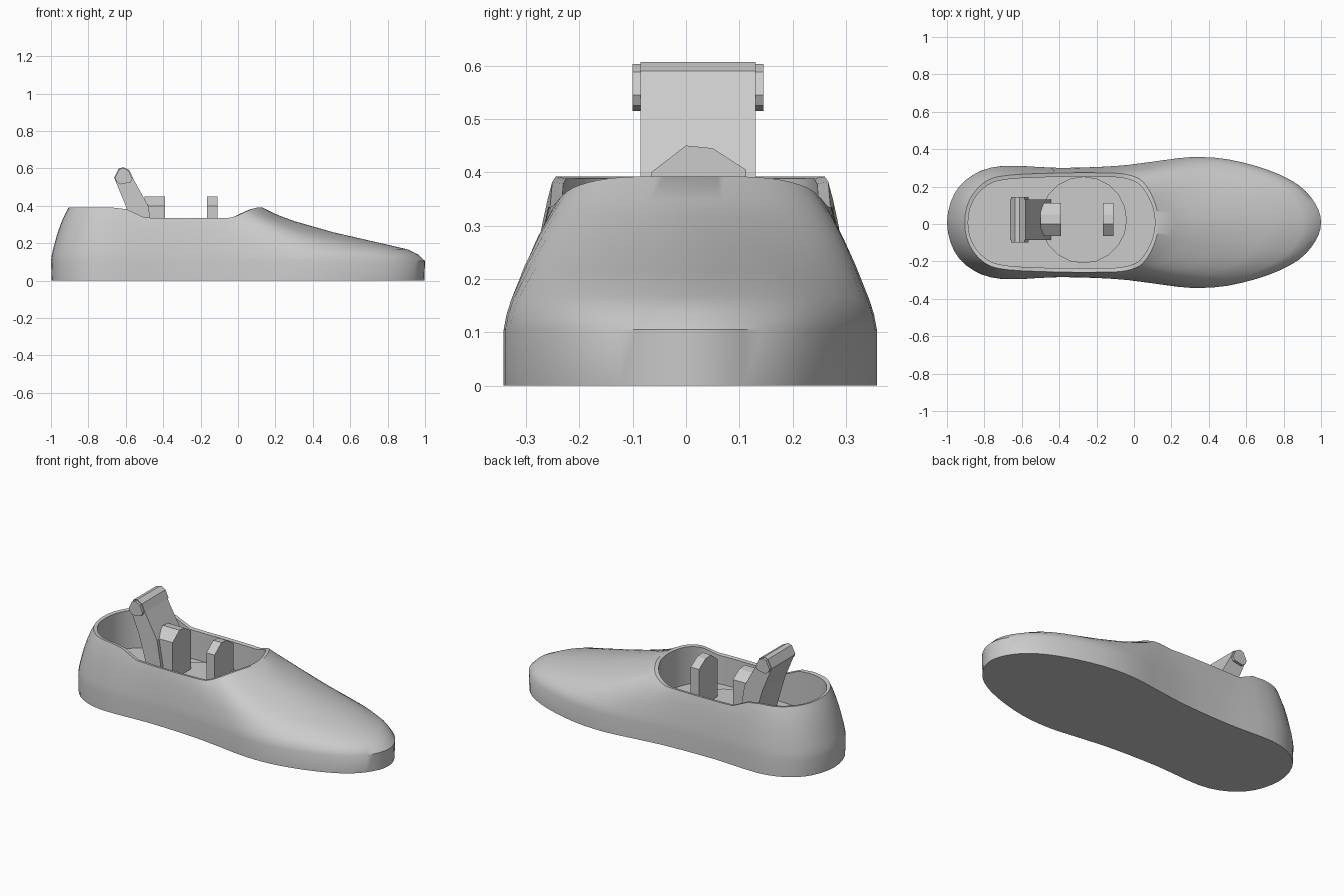
import bpy
import bmesh
import math
from mathutils import Vector

cube = bpy.data.objects.get("Cube")
if cube:
    bpy.data.objects.remove(cube)

grey = bpy.data.materials.new("plain_grey")
grey.use_nodes = True
grey.diffuse_color = (0.6, 0.6, 0.6, 1)
grey.node_tree.nodes["Principled BSDF"].inputs["Base Color"].default_value = (0.6, 0.6, 0.6, 1)

CENTRE_Y = 0.008
FLOOR_Z = 0.16
SOLE_Z = 0.105


def finish(name, bm, smooth_angle=None):
    bmesh.ops.recalc_face_normals(bm, faces=bm.faces)
    mesh = bpy.data.meshes.new(name)
    bm.to_mesh(mesh)
    bm.free()
    mesh.materials.append(grey)
    obj = bpy.data.objects.new(name, mesh)
    bpy.context.collection.objects.link(obj)
    if smooth_angle:
        bpy.ops.object.select_all(action='DESELECT')
        obj.select_set(True)
        bpy.context.view_layer.objects.active = obj
        bpy.ops.object.shade_smooth_by_angle(angle=math.radians(smooth_angle))
    return obj


def smoothstep(t):
    t = min(max(t, 0), 1)
    return t * t * (3 - 2 * t)


def closed_curve(half, steps=3):
    """Mirror a half outline in y and sample a smooth closed curve through it."""
    pts = [Vector(p) for p in half]
    pts += [Vector((p.x, -p.y)) for p in reversed(pts[1:-1])]
    n = len(pts)
    out = []
    for i in range(n):
        a, b, c, d = (pts[(i + k) % n] for k in (-1, 0, 1, 2))
        for s in range(steps):
            t = s / steps
            p = b * 2 + (c - a) * t + (a * 2 - b * 5 + c * 4 - d) * t**2
            p += (b * 3 - a - c * 3 + d) * t**3
            out.append(p / 2 + Vector((0, CENTRE_Y)))
    return out


def prism(name, profile, axis, low, high, bevel=0):
    """Extrude a profile along x (profile in y, z) or along y (profile in x, z)."""
    bm = bmesh.new()

    def place(p, at):
        return (at, p[0], p[1]) if axis == 'X' else (p[0], at, p[1])
    a = [bm.verts.new(place(p, low)) for p in profile]
    b = [bm.verts.new(place(p, high)) for p in profile]
    bm.faces.new(a)
    bm.faces.new(b)
    n = len(a)
    for i in range(n):
        j = (i + 1) % n
        bm.faces.new((a[i], a[j], b[j], b[i]))
    return finish(name, bm)


# Shoe-shaped body: sole outline and cockpit rim, from toe to heel
outline = closed_curve([(1, 0), (.97, .1), (.88, .2), (.72, .28), (.5, .338), (.3, .349),
                        (.1, .325), (-.1, .302), (-.4, .292), (-.7, .303), (-.86, .255),
                        (-.96, .155), (-1, 0)])
rim = closed_curve([(.13, 0), (.128, .035), (.12, .08), (.1, .135), (.07, .19), (.03, .232),
                    (-.04, .257), (-.14, .265), (-.4, .265), (-.68, .252), (-.8, .215),
                    (-.88, .12), (-.905, 0)])


def rim_height(x):
    return .335 + .057 * max(smoothstep((-.48 - x) / .16), smoothstep((x + .06) / .18))


# Shell profile: (spread from rim to sole, height share at side, height share at toe)
SHELL = [(1, 0, 0), (.96, .1, .12), (.89, .21, .22), (.66, .49, .38),
         (.43, .71, .54), (.2, .88, .74), (.1, .94, .85), (0, 1, 1)]

bm = bmesh.new()
rings = [[bm.verts.new((p.x * .996, p.y, 0)) for p in outline]]
for spread, side, toe in SHELL:
    ring = []
    for o, r in zip(outline, rim):
        p = r.lerp(o, spread)
        w = smoothstep((o.x - .1) / .8)
        share = side * (1 - w) + toe * w
        ring.append(bm.verts.new((p.x, p.y, SOLE_Z + (rim_height(r.x) - SOLE_Z) * share)))
    rings.append(ring)

# Inner cockpit wall and floor
inner = [Vector((-.39 + (p.x + .39) * .965, CENTRE_Y + (p.y - CENTRE_Y) * .92)) for p in rim]
rings.append([bm.verts.new((p.x, p.y, rim_height(r.x) - .004)) for p, r in zip(inner, rim)])
rings.append([bm.verts.new((p.x, p.y, FLOOR_Z)) for p in inner])
for low, high in zip(rings, rings[1:]):
    for i in range(len(low)):
        j = (i + 1) % len(low)
        bm.faces.new((low[i], low[j], high[j], high[i]))
bm.faces.new(rings[0])
bm.faces.new(rings[-1])
finish("shoe_body", bm, 40)

# Round floor plate in the cockpit
bm = bmesh.new()
bmesh.ops.create_cone(bm, cap_ends=True, segments=20, radius1=.232, radius2=.232, depth=.02)
bmesh.ops.translate(bm, verts=bm.verts, vec=(-.27, .022, FLOOR_Z + .005))
finish("floor_disc", bm)

# Seat front and control post share an arched section
ARCH = [(-.065, FLOOR_Z), (.112, FLOOR_Z), (.112, .405), (.05, .445), (0, .45), (-.065, .4)]
prism("seat_cushion", ARCH, 'X', -.5, -.39)
prism("control_post", ARCH, 'X', -.165, -.11)

# Leaning backrest with a wider head section
prism("seat_backrest", [(-.53, FLOOR_Z), (-.44, FLOOR_Z), (-.48, .4), (-.56, .545), (-.58, .59),
                        (-.612, .607), (-.637, .6), (-.662, .55), (-.6, .4)], 'Y', -.085, .13)
prism("headrest", [(-.65, .53), (-.63, .515), (-.575, .525), (-.565, .545), (-.585, .588),
                   (-.612, .603), (-.635, .596), (-.658, .55)], 'Y', -.1, .145)
